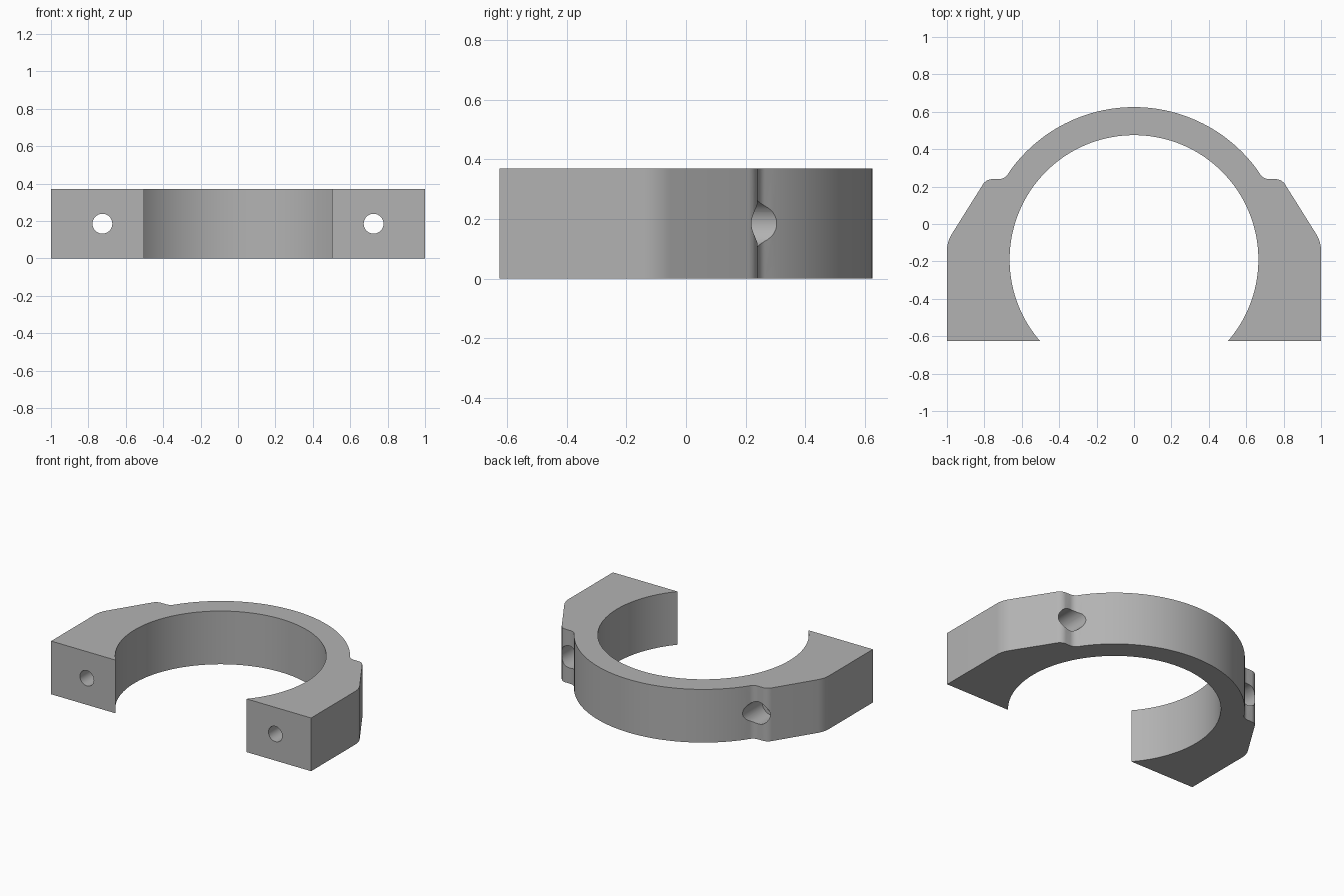
import bpy
import bmesh
from math import radians, degrees, cos, sin, tan, acos, asin
from mathutils import Vector

if "Cube" in bpy.data.objects:
    bpy.data.objects.remove(bpy.data.objects["Cube"])

HEIGHT = 0.37
CENTRE_Y = -0.19        # centre of the ring
BORE, OUTER = 0.665, 0.815
FRONT, BACK = -0.625, 0.625
HOLE_X = 0.725

grey = bpy.data.materials.new("plain_grey")
grey.use_nodes = True
colour = (0.45, 0.45, 0.45, 1)
grey.diffuse_color = colour
grey.node_tree.nodes["Principled BSDF"].inputs["Base Color"].default_value = colour


def arc(radius, start, end, steps):
    """Points on a circle about the ring centre, angles in degrees."""
    points = []
    for i in range(steps + 1):
        a = radians(start + (end - start) * i / steps)
        points.append(Vector((radius * cos(a), CENTRE_Y + radius * sin(a))))
    return points


def fillet(before, corner, after, radius, steps=8):
    """Round a corner between two straight runs."""
    u, v = (before - corner).normalized(), (after - corner).normalized()
    half_angle = acos(u.dot(v)) / 2
    centre = corner + (u + v).normalized() * radius / sin(half_angle)
    start = (corner + u * radius / tan(half_angle) - centre).normalized()
    end = (corner + v * radius / tan(half_angle) - centre).normalized()
    return [centre + start.slerp(end, i / steps).normalized() * radius
            for i in range(steps + 1)]


def mirrored(points):
    """Complete a half outline across x = 0."""
    return points + [Vector((-p.x, p.y)) for p in reversed(points[:-1])]


def cylinder(name, radius, y_start, y_end, x):
    """Cutter running along y at mid height."""
    bpy.ops.mesh.primitive_cylinder_add(
        vertices=48, radius=radius, depth=y_end - y_start,
        location=(x, (y_start + y_end) / 2, HEIGHT / 2),
        rotation=(radians(90), 0, 0))
    cutter = bpy.context.object
    cutter.name = name
    cutter.hide_render = True
    cutter.data.materials.append(grey)
    return cutter


# Left half of the outline, front corner to the crown of the ring
crown = arc(OUTER, 36, 90, 32)
foot, side, bump, notch = [Vector(p) for p in (
    (1, FRONT), (1, -0.095), (0.79, 0.24), (0.692, 0.24))]
half = [foot]
half += fillet(foot, side, bump, 0.17)
half += fillet(side, bump, notch, 0.06)
half += fillet(bump, notch, crown[0], 0.055)
half += crown

# Bore from the left edge of the mouth round to the crown
mouth_angle = degrees(asin((FRONT - CENTRE_Y) / BORE))
bore = arc(BORE, mouth_angle, 90, 64)
outline = mirrored(half) + list(reversed(mirrored(bore)))

# Clamp body
bm = bmesh.new()
base = bm.faces.new([bm.verts.new((p.x, p.y, 0)) for p in outline])
lifted = bmesh.ops.extrude_face_region(bm, geom=[base], use_keep_orig=True)
top = [g for g in lifted["geom"] if isinstance(g, bmesh.types.BMVert)]
bmesh.ops.translate(bm, verts=top, vec=(0, 0, HEIGHT))
bmesh.ops.recalc_face_normals(bm, faces=bm.faces)
mesh = bpy.data.meshes.new("clamp_body")
bm.to_mesh(mesh)
bm.free()
mesh.materials.append(grey)
body = bpy.data.objects.new("clamp_body", mesh)
bpy.context.collection.objects.link(body)

# Bolt holes with wider head recesses at the back
for label, x in (("left", HOLE_X), ("right", -HOLE_X)):
    for cutter in (cylinder(label + "_bolt_hole", 0.053, FRONT - 0.1, BACK, x),
                   cylinder(label + "_head_recess", 0.077, 0.09, BACK, x)):
        bpy.ops.object.select_all(action="DESELECT")
        body.select_set(True)
        bpy.context.view_layer.objects.active = body
        cut = body.modifiers.new("cut", "BOOLEAN")
        cut.operation = "DIFFERENCE"
        cut.solver = "EXACT"
        cut.object = cutter
        bpy.ops.object.modifier_apply(modifier=cut.name)
        bpy.data.objects.remove(cutter)

bpy.ops.object.shade_smooth_by_angle(angle=radians(25))
